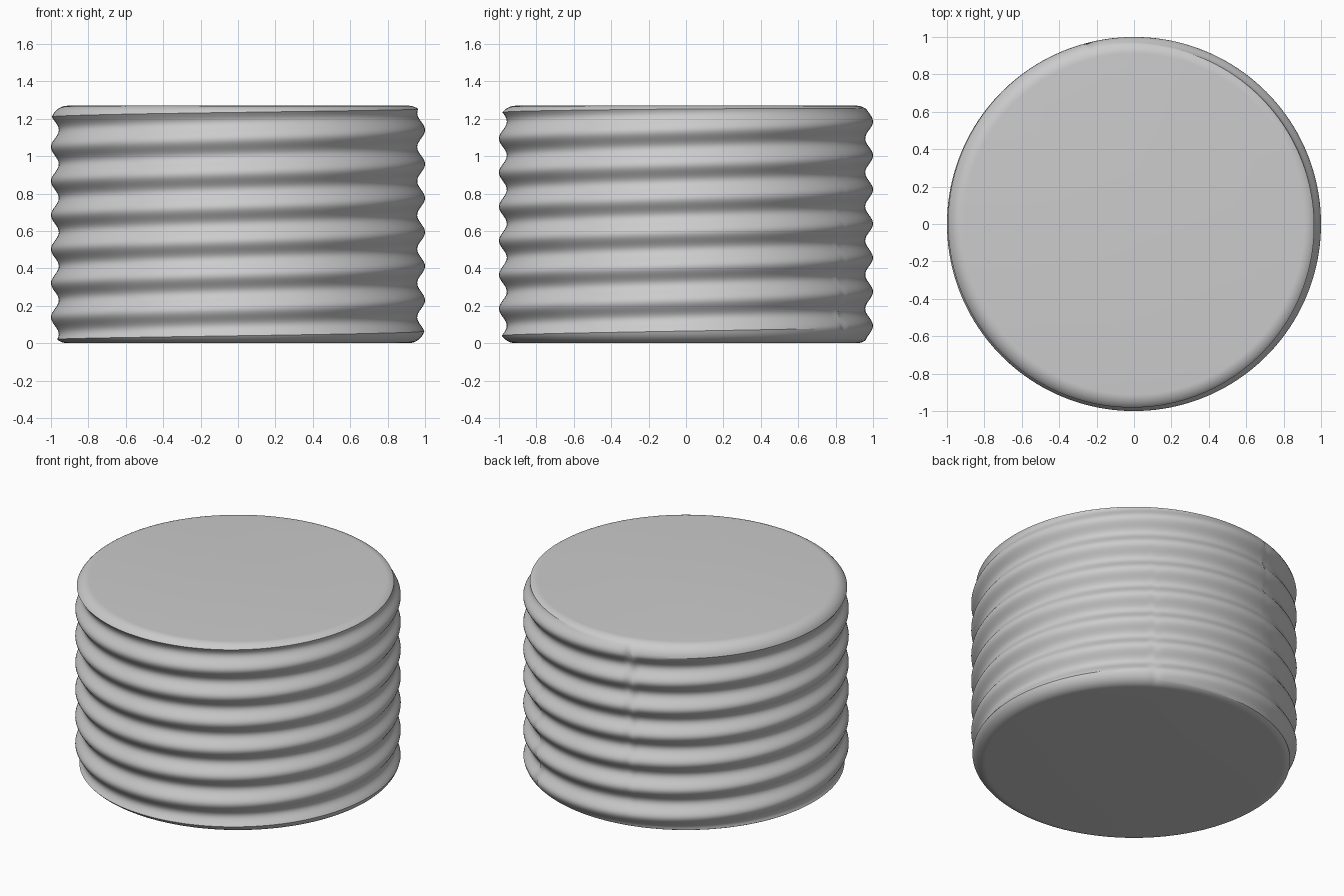
import bpy
import bmesh
from math import cos, sin, sqrt, pi, tau, radians

cube = bpy.data.objects.get("Cube")
if cube:
    bpy.data.objects.remove(cube, do_unlink=True)

HEIGHT, PITCH, FILLET = 1.27, 0.182, 0.09
CREST, ROOT, PHASE = 1.0, 0.958, 0.048
SEGMENTS, THREAD_ROWS, CAP_ROWS = 160, 100, 8


def thread_radius(angle, z):
    """Rounded right-handed screw thread."""
    turn = tau * (z - PHASE) / PITCH - angle
    return (CREST + ROOT) / 2 + (CREST - ROOT) / 2 * cos(turn)


def blank_radius(z):
    """Cylinder with rounded rims."""
    depth = max(0.0, FILLET - min(z, HEIGHT - z))
    return CREST - FILLET + sqrt(max(0.0, FILLET ** 2 - depth ** 2))


def rim_depth(angle, top):
    """Distance from the end face at which the thread cuts into the rim."""
    steps = 400
    for i in range(1, steps):
        d = FILLET * i / steps
        z = HEIGHT - d if top else d
        if thread_radius(angle, z) < blank_radius(z):
            return d
    return FILLET


def column_heights(angle):
    """Heights from bottom to top, with one row on each rim crease."""
    low, high = rim_depth(angle, False), HEIGHT - rim_depth(angle, True)
    ease = [1 - cos(pi / 2 * i / CAP_ROWS) for i in range(CAP_ROWS)]
    bottom = [low * e for e in ease]
    middle = [low + (high - low) * i / THREAD_ROWS for i in range(THREAD_ROWS + 1)]
    top = [HEIGHT - (HEIGHT - high) * e for e in reversed(ease)]
    return bottom + middle + top


# Threaded body
bm = bmesh.new()
columns = []
for s in range(SEGMENTS):
    a = tau * s / SEGMENTS
    column = []
    for z in column_heights(a):
        r = min(thread_radius(a, z), blank_radius(z))
        column.append(bm.verts.new((r * cos(a), r * sin(a), z)))
    columns.append(column)

for s, left in enumerate(columns):
    right = columns[(s + 1) % SEGMENTS]
    for i in range(len(left) - 1):
        bm.faces.new((left[i], right[i], right[i + 1], left[i + 1]))

# Flat end faces
bm.faces.new([c[-1] for c in columns])
bm.faces.new([c[0] for c in reversed(columns)])

mesh = bpy.data.meshes.new("threaded_plug")
bm.to_mesh(mesh)
bm.free()
plug = bpy.data.objects.new("threaded_plug", mesh)
bpy.context.collection.objects.link(plug)

# Plain grey finish
grey = bpy.data.materials.new("light_grey")
grey.use_nodes = True
colour = (0.6, 0.6, 0.6, 1)
grey.diffuse_color = colour
grey.node_tree.nodes["Principled BSDF"].inputs["Base Color"].default_value = colour
mesh.materials.append(grey)

bpy.ops.object.select_all(action="DESELECT")
plug.select_set(True)
bpy.context.view_layer.objects.active = plug
bpy.ops.object.shade_smooth_by_angle(angle=radians(30))
